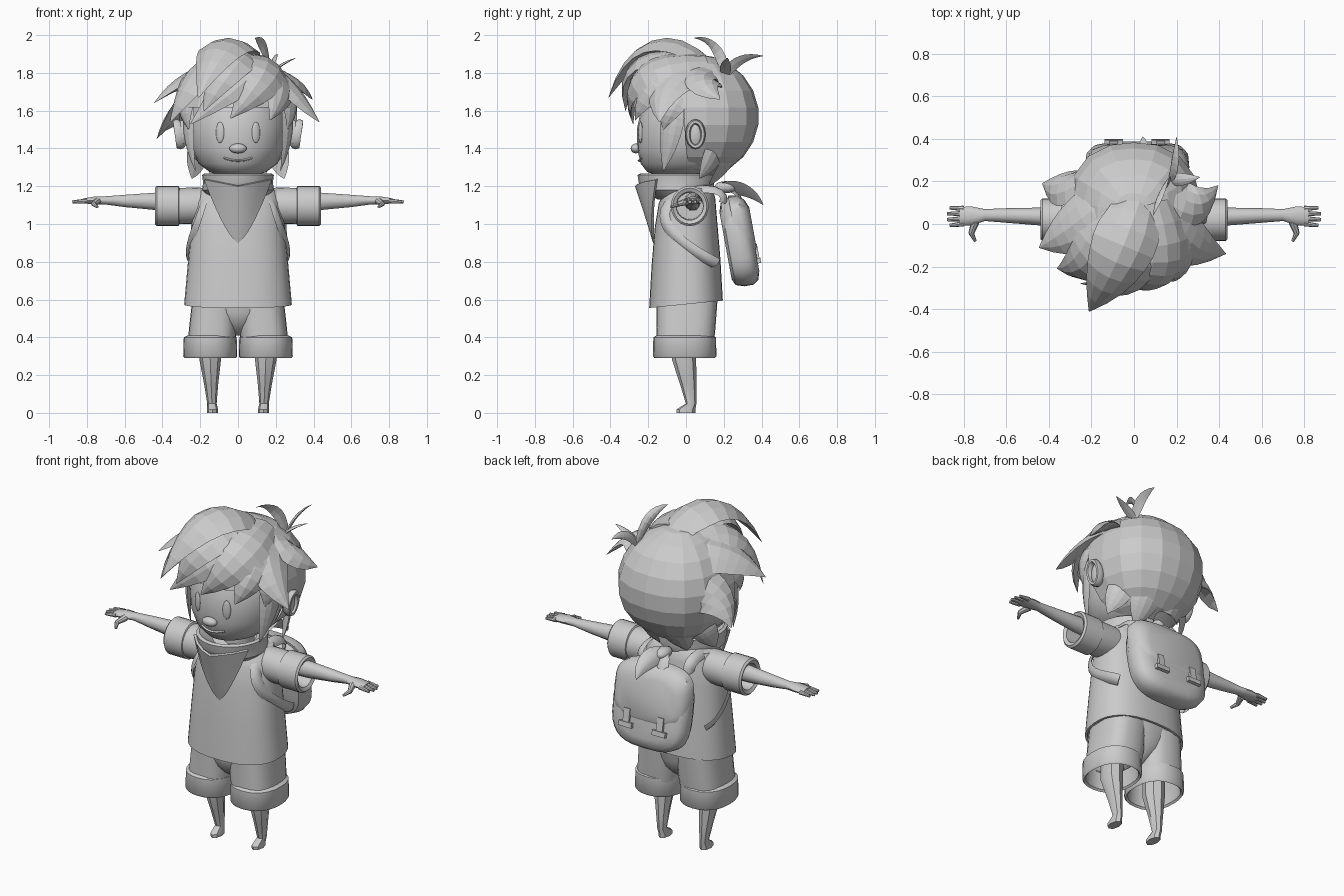
import bpy, bmesh
from math import sin, cos, pi, copysign, radians, atan2
from mathutils import Vector, Matrix, Euler

if "Cube" in bpy.data.objects:
    bpy.data.objects.remove(bpy.data.objects["Cube"])

GREY = (0.6, 0.6, 0.6, 1)
clay = bpy.data.materials.new("plain grey")
clay.use_nodes = True
clay.diffuse_color = GREY
clay.node_tree.nodes["Principled BSDF"].inputs["Base Color"].default_value = GREY


def finish(name, bm, smooth=True, mirror=False, matrix=None):
    """Turn a bmesh into one object, or into a left and right pair."""
    if matrix:
        bm.transform(matrix)
    sides = (("left_", 1), ("right_", -1)) if mirror else (("", 1),)
    for prefix, sign in sides:
        part = bm.copy()
        part.transform(Matrix.Diagonal((sign, 1, 1, 1)))
        bmesh.ops.recalc_face_normals(part, faces=part.faces)
        mesh = bpy.data.meshes.new(prefix + name)
        part.to_mesh(mesh)
        part.free()
        mesh.materials.append(clay)
        obj = bpy.data.objects.new(prefix + name, mesh)
        bpy.context.collection.objects.link(obj)
        if smooth:
            bpy.ops.object.select_all(action="DESELECT")
            obj.select_set(True)
            bpy.context.view_layer.objects.active = obj
            bpy.ops.object.shade_smooth_by_angle(angle=radians(40))
    bm.free()


def skin(bm, rows, caps):
    """Bridge closed rows of vertices."""
    for low, high in zip(rows, rows[1:]):
        n = len(low)
        for i in range(n):
            j = (i + 1) % n
            bm.faces.new((low[i], low[j], high[j], high[i]))
    if caps:
        bm.faces.new(rows[0])
        bm.faces.new(rows[-1])


def loft(name, axis, rings, sides=24, power=2, caps=True, tilt=0, **kw):
    """Rings are (position on axis, centre a, centre b, radius a, radius b)."""
    bm = bmesh.new()
    rows = []
    for pos, ca, cb, ra, rb in rings:
        row = []
        for i in range(sides):
            c, s = cos(2 * pi * i / sides), sin(2 * pi * i / sides)
            a = ca + ra * copysign(abs(c) ** (2 / power), c)
            b = cb + rb * copysign(abs(s) ** (2 / power), s)
            co = {"x": (pos, a, b), "y": (a, pos, b), "z": (a, b, pos + tilt * b)}[axis]
            row.append(bm.verts.new(co))
        rows.append(row)
    skin(bm, rows, caps)
    finish(name, bm, **kw)


def through(points, t):
    """Smooth curve passing through all the points."""
    n = len(points) - 1
    total = Vector()
    for i, p in enumerate(points):
        weight = 1
        for j in range(n + 1):
            if j != i:
                weight *= (t * n - j) / (i - j)
        total += Vector(p) * weight
    return total


def strand(name, points, width, thick, centre, taper=True, steps=8, **kw):
    """Lens-shaped ribbon facing away from a centre, pointed when tapered."""
    bm = bmesh.new()
    rows = []
    for k in range(steps + 1):
        t = k / steps
        p = through(points, t)
        along = (through(points, t + .01) - through(points, t - .01)).normalized()
        across = along.cross(p - Vector(centre)).normalized()
        out = across.cross(along)
        f = max(min(1, .65 + 1.2 * t) * (1 - t ** 3), .02) if taper else 1
        row = []
        for u, v in ((1, -.4), (.5, .65), (0, 1), (-.5, .65), (-1, -.4), (0, -.7)):
            row.append(bm.verts.new(p + across * u * width * f + out * v * thick * f))
        rows.append(row)
    skin(bm, rows, True)
    finish(name, bm, **kw)


def ball(name, loc, scale, turn=0, **kw):
    bm = bmesh.new()
    bmesh.ops.create_uvsphere(bm, u_segments=16, v_segments=10, radius=1)
    finish(name, bm, matrix=Matrix.LocRotScale(Vector(loc), Euler((0, 0, turn)), Vector(scale)), **kw)


def rod(name, a, b, r1, r2, **kw):
    a, b = Vector(a), Vector(b)
    bm = bmesh.new()
    bmesh.ops.create_cone(bm, cap_ends=True, segments=8, radius1=r1, radius2=r2, depth=(b - a).length)
    turn = (b - a).to_track_quat("Z", "Y")
    finish(name, bm, matrix=Matrix.LocRotScale((a + b) / 2, turn, None), **kw)


# Legs, shorts and rolled cuffs
loft("leg", "z", [(0, .135, 0, .029, .05), (.018, .135, 0, .029, .05), (.05, .138, .027, .025, .028),
                  (.15, .142, .012, .037, .043), (.28, .147, -.01, .057, .064), (.5, .145, -.01, .06, .068)],
     sides=8, mirror=True)
loft("shorts_leg", "z", [(.36, .142, -.005, .125, .152), (.45, .132, 0, .127, .156), (.6, .12, .005, .122, .162)],
     power=2.8, caps=False, mirror=True)
loft("shorts_cuff", "z", [(.4, .147, -.007, .12, .145), (.3, .147, -.007, .126, .15), (.29, .147, -.007, .136, .16),
                          (.3, .147, -.007, .143, .168), (.4, .147, -.007, .14, .166), (.41, .147, -.007, .12, .15)],
     power=2.3, caps=False, mirror=True)
loft("shorts_seat", "z", [(.41, 0, 0, .03, .06), (.44, 0, 0, .06, .1), (.48, 0, 0, .11, .135), (.53, 0, 0, .17, .152),
                          (.62, 0, .005, .225, .163)], power=2.4)

# Shirt with an open hem, sleeves and rolled sleeve ends
loft("shirt", "z", [(.63, 0, 0, .255, .17), (.575, 0, 0, .272, .183), (.575, 0, 0, .285, .195), (.8, 0, 0, .265, .182),
                    (1, 0, 0, .247, .165), (1.12, 0, .005, .23, .15), (1.18, 0, .01, .2, .13), (1.22, 0, .01, .11, .09)],
     sides=32, power=2.4, caps=False, tilt=.1)
loft("sleeve", "x", [(.12, .02, 1.1, .085, .088), (.22, .02, 1.097, .094, .096), (.32, .02, 1.095, .095, .096)], mirror=True)
loft("sleeve_cuff", "x", [(.33, .02, 1.095, .07, .07), (.43, .02, 1.095, .072, .075), (.44, .02, 1.095, .09, .095),
                          (.43, .02, 1.095, .1, .106), (.315, .02, 1.095, .1, .106), (.305, .02, 1.095, .08, .085)],
     caps=False, mirror=True)

# Arms and hands
loft("arm", "x", [(.25, .035, 1.118, .045, .052), (.44, .035, 1.12, .042, .048), (.6, .04, 1.122, .034, .034),
                  (.7, .042, 1.125, .028, .023), (.76, .038, 1.125, .044, .021), (.82, .036, 1.122, .044, .014)],
     sides=10, mirror=True)
for i, finger in enumerate(("index", "middle", "ring", "little")):
    y = .001 + .024 * i
    reach = .865 + .012 * (i in (1, 2))
    rod(finger + "_finger", (.8, y, 1.122), (reach, y * 1.15 - .008, 1.117), .013, .008, mirror=True)
rod("thumb", (.745, .01, 1.12), (.765, -.045, 1.105), .02, .013, mirror=True)
rod("thumb_tip", (.765, -.04, 1.106), (.745, -.08, 1.09), .013, .007, mirror=True)

# Head, face and ears
loft("neck", "z", [(1.12, 0, 0, .09, .09), (1.32, 0, 0, .09, .09)], sides=12)
loft("head", "z", [(1.255, 0, -.02, .09, .12), (1.275, 0, -.015, .15, .19), (1.32, 0, -.012, .21, .228),
                   (1.4, 0, -.012, .245, .247), (1.5, 0, -.01, .258, .25), (1.6, 0, 0, .25, .24), (1.75, 0, 0, .16, .16)])
ball("eye", (.095, -.241, 1.485), (.023, .01, .056), turn=.36, mirror=True)
ball("nose", (0, -.265, 1.4), (.046, .028, .026))
strand("mouth", [(-.075, -.234, 1.35), (0, -.25, 1.335), (.075, -.234, 1.35)], .006, .006, (0, 0, 1.34), taper=False)
ball("ear", (.295, .05, 1.475), (.03, .045, .075), mirror=True)
bm = bmesh.new()
rows = []
for i in range(17):
    a = 2 * pi * i / 16
    rows.append([bm.verts.new((.316 + .022 * sin(b) + .01 * sin(a), .05 + (.04 + .014 * cos(b)) * cos(a),
                               1.475 + (.066 + .014 * cos(b)) * sin(a))) for b in (0, pi / 3, 2 * pi / 3, pi, 4 * pi / 3, 5 * pi / 3)])
skin(bm, rows, False)
bmesh.ops.remove_doubles(bm, verts=bm.verts, dist=.0005)
finish("ear_rim", bm, mirror=True)

# Faceted, slightly boxy hair cap, opened over the face
CROWN = (0, .05, 1.57)
bm = bmesh.new()
bmesh.ops.create_uvsphere(bm, u_segments=18, v_segments=11, radius=1)
for v in bm.verts:
    angle = atan2(v.co.y, v.co.x)
    boxy = (abs(cos(angle)) ** 2.4 + abs(sin(angle)) ** 2.4) ** (-1 / 2.4)
    v.co.x *= boxy
    v.co.y *= boxy
bm.transform(Matrix.LocRotScale(Vector(CROWN), None, Vector((.318, .336, .328))))
face_area = [f for f in bm.faces if f.calc_center_median().z < 1.6 and f.calc_center_median().y < .03]
bmesh.ops.delete(bm, geom=face_area, context="FACES")
finish("hair_cap", bm, smooth=False)

# Hair locks: root, middle, tip, half width
fringe = [
    ((.03, .12, 1.84), (-.08, -.17, 1.93), (-.21, -.41, 1.67), .16),
    ((-.06, .1, 1.84), (-.2, -.16, 1.8), (-.36, -.21, 1.54), .14),
    ((.02, .1, 1.85), (-.05, -.23, 1.85), (-.18, -.32, 1.6), .15),
    ((.06, .05, 1.86), (.02, -.23, 1.8), (-.25, -.28, 1.53), .14),
    ((.1, .1, 1.86), (.13, -.22, 1.79), (-.04, -.29, 1.56), .15),
    ((.14, .04, 1.84), (.22, -.17, 1.73), (.17, -.27, 1.55), .12),
]
side_locks = [
    ((-.1, .12, 1.81), (-.27, -.01, 1.76), (-.445, -.11, 1.64), .15),
    ((-.12, .28, 1.66), (-.3, .18, 1.6), (-.43, .19, 1.45), .13),
    ((-.2, -.02, 1.72), (-.275, -.09, 1.64), (-.26, -.13, 1.5), .1),
    ((.13, .1, 1.83), (.25, -.08, 1.74), (.43, -.14, 1.54), .14),
    ((.1, .2, 1.79), (.27, .09, 1.76), (.395, .18, 1.66), .12),
    ((.2, -.02, 1.72), (.275, -.08, 1.64), (.26, -.12, 1.5), .1),
]
for label, locks in (("fringe_lock", fringe), ("side_lock", side_locks)):
    for i, (root, middle, tip, width) in enumerate(locks):
        strand(f"{label}_{i + 1}", (root, middle, tip), width, width * .3, CROWN, smooth=False)
strand("sideburn", ((.255, -.06, 1.64), (.265, -.085, 1.48), (.225, -.12, 1.28)), .07, .02, CROWN, smooth=False, mirror=True)
strand("nape_lock", ((.2, .17, 1.42), (.23, .13, 1.33), (.245, .07, 1.24)), .075, .018, CROWN, smooth=False, mirror=True)
strand("low_nape_lock", ((.1, .25, 1.36), (.1, .19, 1.28), (.09, .12, 1.2)), .08, .018, CROWN, smooth=False, mirror=True)

# Sprout of leaves on the head
ROOT = (.17, .21, 1.79)
leaves = {"tall_leaf": ((.13, .15, 1.94), (.09, .04, 1.985)), "back_leaf": ((.19, .29, 1.87), (.2, .41, 1.89)),
          "small_leaf": ((.23, .21, 1.84), (.31, .22, 1.88))}
for label, (middle, tip) in leaves.items():
    strand(label, (ROOT, middle, tip), .032, .01, (.7, .2, 1.4), smooth=False)

# Neckerchief: rolled collar, bib, knot and tails
loft("scarf_collar", "z", [(1.13, 0, -.02, .15, .13), (1.18, 0, -.045, .19, .19), (1.22, 0, -.05, .185, .2),
                           (1.26, 0, -.052, .19, .205), (1.268, 0, -.05, .175, .19), (1.22, 0, -.03, .11, .13)], caps=False)
bm = bmesh.new()
rows = []
for k in range(9):
    t = k / 8
    half = max(.18 * (1 - t) ** .7, .003)
    rows.append([bm.verts.new((half * u, -.27 + .095 * t + 3.4 * (half * u) ** 2, 1.235 - .335 * t - .2 * half * (1 - abs(u)) * (1 - t)))
                 for u in (-1, -.66, -.33, 0, .33, .66, 1)])
for low, high in zip(rows, rows[1:]):
    for i in range(6):
        bm.faces.new((low[i], low[i + 1], high[i + 1], high[i]))
bmesh.ops.recalc_face_normals(bm, faces=bm.faces)
bmesh.ops.solidify(bm, geom=bm.faces[:], thickness=.014)
finish("scarf_bib", bm)
ball("scarf_knot", (0, .21, 1.195), (.04, .06, .032))
strand("scarf_long_tail", ((0, .2, 1.2), (.03, .32, 1.18), (.04, .41, 1.1)), .055, .018, (.2, .2, 1))
strand("scarf_short_tail", ((0, .21, 1.2), (-.035, .28, 1.14), (-.06, .31, 1.04)), .045, .014, (0, 0, 1.1))

# Leaning backpack with flap, buckles and straps
lean = Matrix.Translation((.015, .286, .91)) @ Matrix.Rotation(.18, 4, "X")
loft("backpack", "y", [(-.08, 0, -.01, .18, .18), (-.065, 0, -.005, .22, .22), (-.02, 0, 0, .245, .24),
                       (.03, 0, -.005, .24, .235), (.058, 0, -.015, .215, .205), (.072, 0, -.02, .16, .155)],
     sides=32, power=3.2, matrix=lean)
loft("backpack_flap", "y", [(-.02, 0, .075, .24, .172), (.03, 0, .07, .24, .17), (.062, 0, .06, .215, .15), (.08, 0, .05, .17, .115)],
     sides=32, power=3.4, matrix=lean)


def buckle(name, z, size):
    for side, x in (("left_", .11), ("right_", -.11)):
        bm = bmesh.new()
        bmesh.ops.create_cube(bm, size=1)
        finish(side + name, bm, matrix=lean @ Matrix.LocRotScale(Vector((x, .07, z)), None, Vector(size)))


buckle("buckle_strap", -.08, (.04, .03, .1))
buckle("buckle_bar", -.12, (.085, .04, .028))
strand("backpack_strap", ((.16, .2, 1.11), (.165, .06, 1.185), (.195, -.11, 1.08), (.252, -.03, .91), (.24, .16, .79)),
       .032, .01, (0, .02, 1), taper=False, steps=20, mirror=True)
